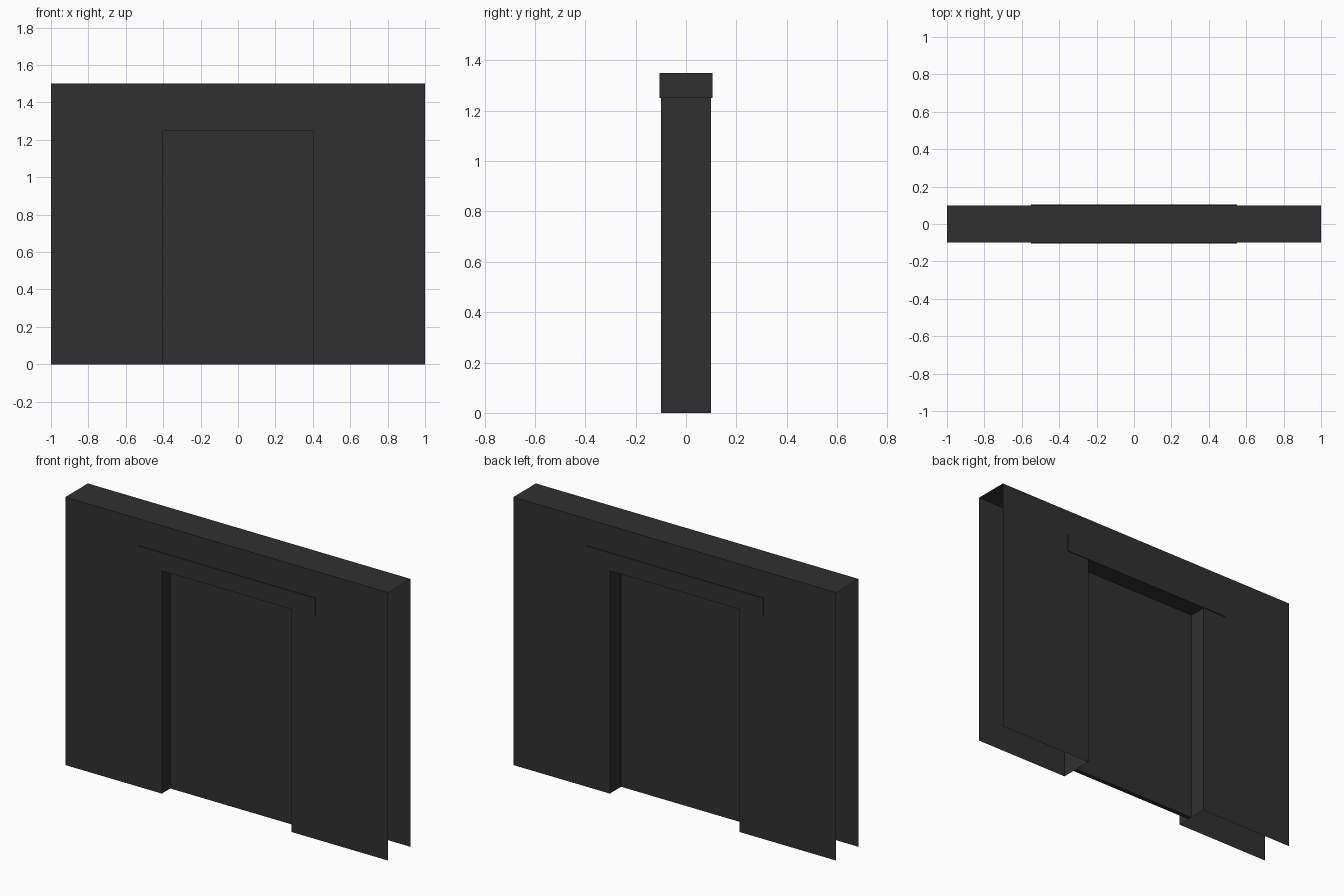
import bpy
import bmesh

if "Cube" in bpy.data.objects:
    bpy.data.objects.remove(bpy.data.objects["Cube"])

# One dark flat colour for everything
charcoal = bpy.data.materials.new("charcoal")
charcoal.diffuse_color = (0.03, 0.03, 0.03, 1.0)
charcoal.use_nodes = True
charcoal.node_tree.nodes["Principled BSDF"].inputs["Base Color"].default_value = charcoal.diffuse_color


def finish(name, bm):
    mesh = bpy.data.meshes.new(name)
    bm.to_mesh(mesh)
    bm.free()
    mesh.materials.append(charcoal)
    obj = bpy.data.objects.new(name, mesh)
    bpy.context.collection.objects.link(obj)
    return obj


def box(name, x, y, z):
    """Box from (min, max) pairs on each axis."""
    bm = bmesh.new()
    bmesh.ops.create_cube(bm, size=1)
    for v in bm.verts:
        v.co = [r[0] if c < 0 else r[1] for c, r in zip(v.co, (x, y, z))]
    return finish(name, bm)


HALF_W, HALF_T, TOP = 1.0, 0.1, 1.5
DOOR_W, DOOR_H = 0.402, 1.25

# Wall: hollow shell around the doorway, open at the ends and underneath
outline = [(-HALF_W, 0), (-DOOR_W, 0), (-DOOR_W, DOOR_H), (DOOR_W, DOOR_H),
           (DOOR_W, 0), (HALF_W, 0), (HALF_W, TOP), (-HALF_W, TOP)]
bm = bmesh.new()
front = [bm.verts.new((x, -HALF_T, z)) for x, z in outline]
back = [bm.verts.new((x, HALF_T, z)) for x, z in outline]
bm.faces.new(front)
bm.faces.new(back[::-1])
for i in (1, 3, 6):  # left jamb, right jamb, top
    bm.faces.new((front[i + 1], front[i], back[i], back[i + 1]))
finish("wall", bm)

# Lintel: beam over the doorway, just proud of both wall faces
box("lintel", (-0.55, 0.55), (-0.105, 0.105), (DOOR_H, 1.35))

# Door: thin panel set into the opening
box("door_panel", (-DOOR_W, DOOR_W), (-0.025, 0.0), (0, DOOR_H))
